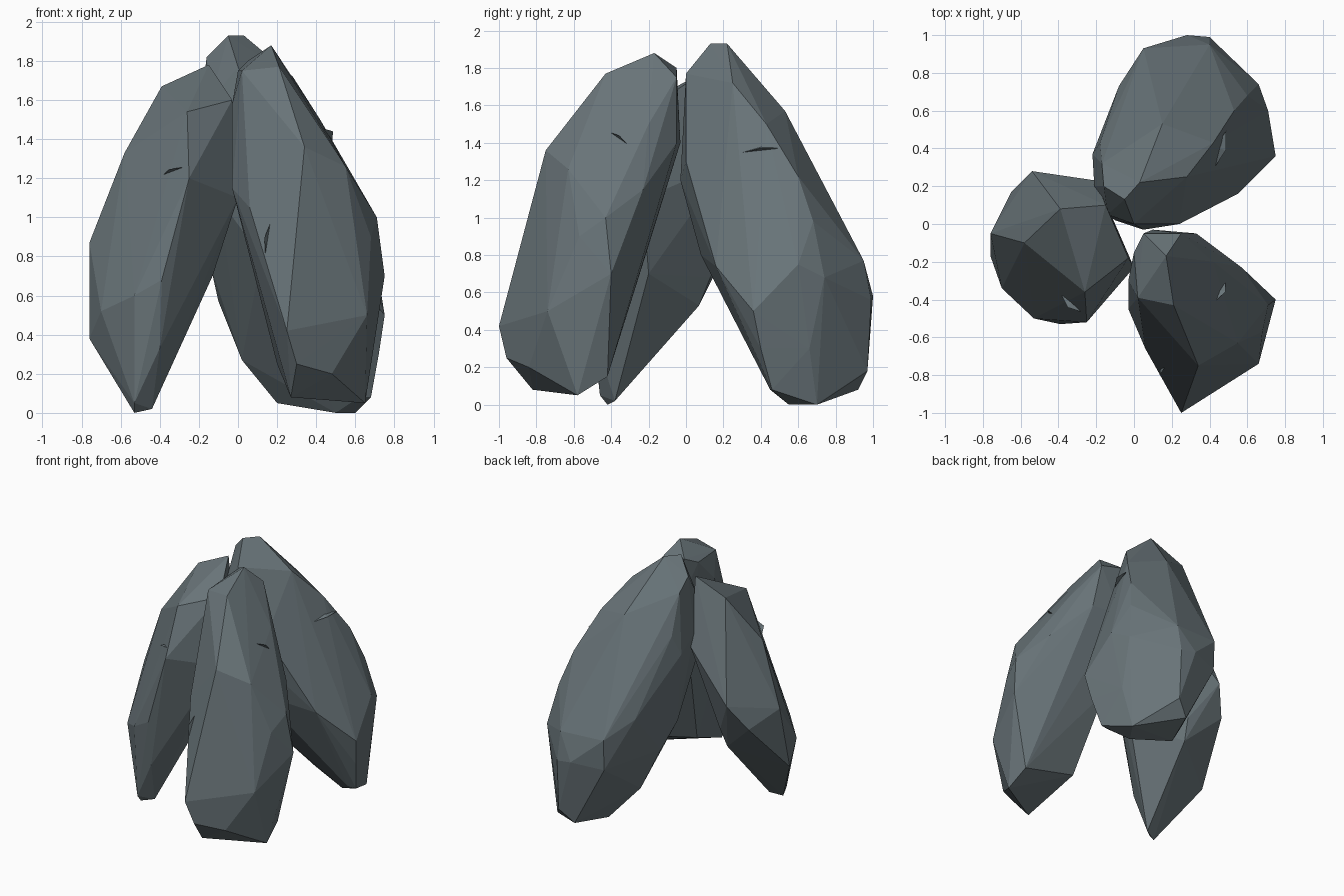
import bpy
import bmesh
from mathutils import Vector

default = bpy.data.objects.get("Cube")
if default:
    bpy.data.objects.remove(default, do_unlink=True)

# One slate colour for every stone
slate = bpy.data.materials.new("slate_grey")
slate.use_nodes = True
colour = (.14, .175, .19, 1)
slate.diffuse_color = colour
shader = next(n for n in slate.node_tree.nodes if n.type == "BSDF_PRINCIPLED")
shader.inputs["Base Color"].default_value = colour
shader.inputs["Roughness"].default_value = .9


def hull_object(name, corners):
    """Flat-faced convex stone wrapped around its corner points."""
    mesh = bpy.data.meshes.new(name)
    bm = bmesh.new()
    for corner in corners:
        bm.verts.new(corner)
    result = bmesh.ops.convex_hull(bm, input=bm.verts[:])
    inside = [g for g in result["geom_interior"] if isinstance(g, bmesh.types.BMVert)]
    bmesh.ops.delete(bm, geom=inside, context="VERTS")
    bmesh.ops.recalc_face_normals(bm, faces=bm.faces[:])
    bm.to_mesh(mesh)
    bm.free()
    mesh.materials.append(slate)
    stone = bpy.data.objects.new(name, mesh)
    bpy.context.collection.objects.link(stone)
    return stone


def add_chip(name, stone, near, along, size=.08):
    """Thin splinter lying on the stone's surface, close to a given point."""
    found, spot, normal, face = stone.closest_point_on_mesh(Vector(near))
    along = Vector(along)
    along = (along - normal * along.dot(normal)).normalized()
    side = normal.cross(along)
    tips = [spot - along * size, spot + along * size,
            spot + side * size * .3 - normal * .02, spot + normal * .03]
    hull_object(name, tips)


# Front stone: crown, shoulders, belly, foot
front_stone = hull_object("front_stone", [
    (.17, -.17, 1.88), (.05, -.05, 1.8), (0, -.15, 1.75), (.25, -.05, 1.75),
    (.02, -.39, 1.75), (.21, -.43, 1.77), (-.03, -.3, 1.58), (.25, -.6, 1.5),
    (.34, -.75, 1.36), (.55, -.63, 1.26), (.42, -.2, 1.5), (.33, -.05, 1.4),
    (.1, -.03, 1.4), (.57, -.23, 1.15), (-.03, -.45, 1.15), (.06, -.66, 1.05),
    (.71, -.43, 1), (.68, -.57, .9), (.07, -.5, .82), (.34, -.86, .82),
    (.75, -.4, .7), (.1, -.2, .85), (.4, -.25, .75),
    (.25, -1, .42), (.3, -.96, .25), (.66, -.74, .5), (.48, -.84, .2), (.65, -.58, .05),
    (.27, -.82, .08), (.63, -.42, .15), (.2, -.42, .25), (.2, -.7, .35),
])

# Side stone: crown, shoulders, belly, pointed foot
side_stone = hull_object("side_stone", [
    (-.15, .1, 1.78), (-.39, .08, 1.67), (-.03, -.18, 1.6), (-.26, -.36, 1.54),
    (-.5, 0, 1.46), (-.58, -.1, 1.33), (-.2, .23, 1.3), (-.25, -.52, 1.2), (0, -.23, 1.1),
    (-.54, .28, .95), (-.65, .17, .76), (-.76, -.05, .87), (-.7, -.34, .52),
    (-.53, -.5, .6), (-.39, -.53, .68), (-.13, -.2, .7), (-.38, .13, .68),
    (-.4, .07, .53), (-.76, -.17, .38), (-.5, -.3, .13), (-.4, -.48, .33),
    (-.53, -.46, .05), (-.53, -.42, 0), (-.44, -.38, .02),
])

# Back stone: crown, shoulders, belly, broad foot
back_stone = hull_object("back_stone", [
    (-.05, .13, 1.93), (.03, .22, 1.93), (-.16, .2, 1.82), (0, 0, 1.77), (-.14, .05, 1.6),
    (-.17, .32, 1.74), (.28, .25, 1.72), (.15, .53, 1.57), (.42, .43, 1.5),
    (-.18, .43, 1.45), (-.21, .2, 1.4), (-.22, .37, 1.3), (.24, 0, 1.3),
    (.05, -.03, 1.2), (-.1, .02, 1.1), (.53, .6, 1.22), (.25, .73, 1.12),
    (.6, .68, .98), (.66, .74, .68), (.4, .95, .77), (.05, .93, .78), (-.08, .73, .9),
    (.12, .08, .8), (-.14, .3, .75), (.55, .16, .74), (.71, .6, .75), (.75, .36, .5),
    (.72, .4, .3), (.28, 1, .58), (.4, .99, .56), (.05, .92, .55), (-.1, .45, .57),
    (.02, .52, .27), (.2, .65, .05), (.5, .55, 0), (.6, .7, 0), (.66, .66, .3),
    (.68, .46, .08), (.3, .92, .08), (.4, .97, .18), (.62, .45, .08),
])

# Splinters on the stone faces
add_chip("front_chip_low", front_stone, (.17, -.75, .88), (0, 0, 1))
add_chip("front_chip_high", front_stone, (.5, -.36, 1.45), (0, 1, -1), .06)
add_chip("side_chip", side_stone, (-.36, -.45, 1.25), (1, 0, 0), .07)
add_chip("back_chip", back_stone, (.46, .4, 1.36), (0, 1, 0), .1)
